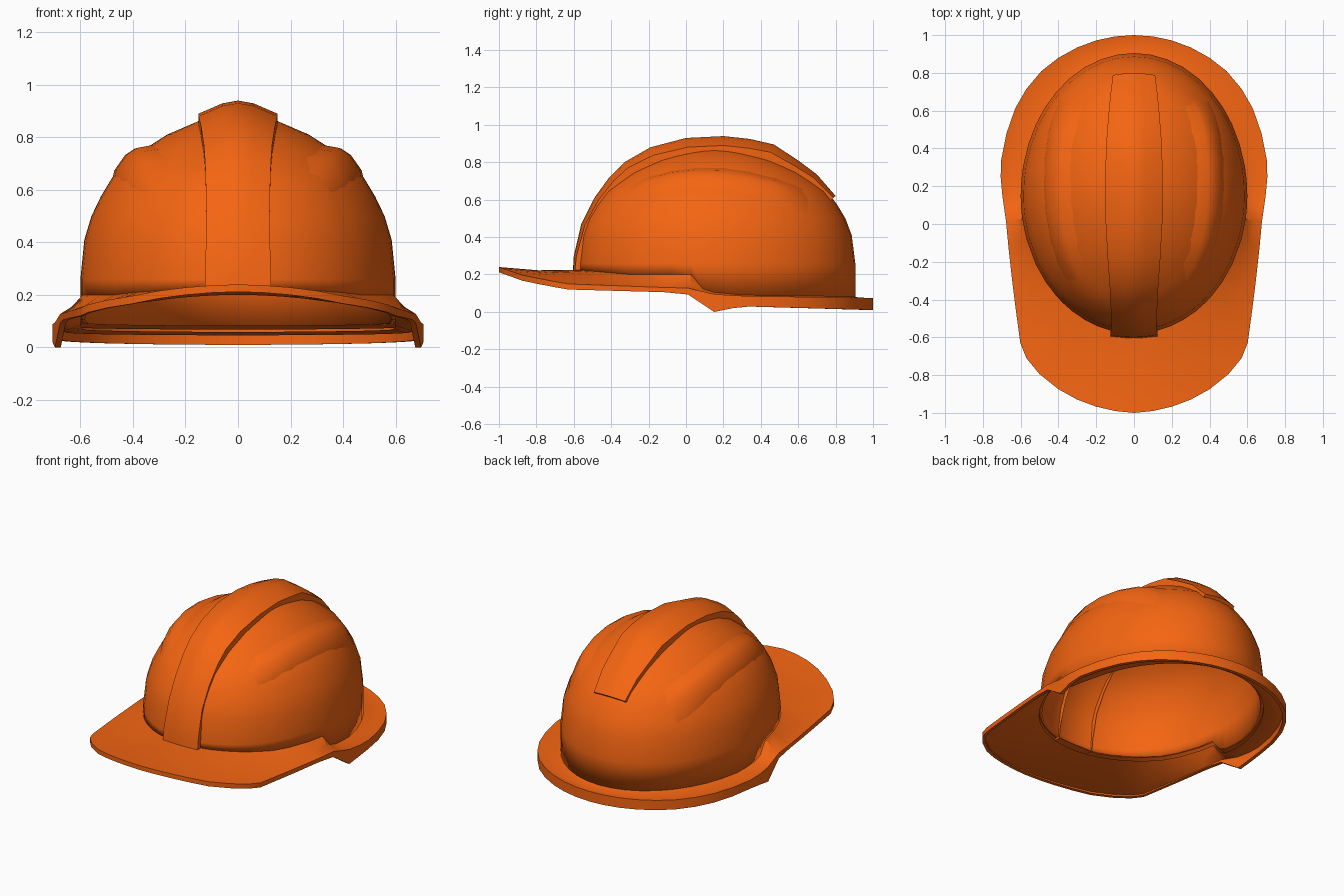
import bpy, bmesh, math
from mathutils import Vector

if "Cube" in bpy.data.objects:
    bpy.data.objects.remove(bpy.data.objects["Cube"])

orange = bpy.data.materials.new("orange_plastic")
orange.diffuse_color = (0.91, 0.13, 0.006, 1)
orange.use_nodes = True
orange.node_tree.nodes["Principled BSDF"].inputs["Base Color"].default_value = orange.diffuse_color


def interp(table, v):
    for (a, fa), (b, fb) in zip(table, table[1:]):
        if v <= b:
            t = max(0, (v - a) / (b - a))
            return fa + (fb - fa) * t
    return table[-1][1]


def loft(name, rows, closed=False, caps=False, angle=35):
    """Skin a list of equally long point rows."""
    bm = bmesh.new()
    grid = [[bm.verts.new(p) for p in r] for r in rows]
    n = len(rows[0])
    for r, q in zip(grid, grid[1:]):
        for i in range(n if closed else n - 1):
            j = (i + 1) % n
            bm.faces.new((r[i], r[j], q[j], q[i]))
    if caps:
        bm.faces.new(grid[0])
        bm.faces.new(grid[-1])
    bmesh.ops.recalc_face_normals(bm, faces=bm.faces)
    me = bpy.data.meshes.new(name)
    bm.to_mesh(me)
    bm.free()
    ob = bpy.data.objects.new(name, me)
    bpy.context.collection.objects.link(ob)
    me.materials.append(orange)
    bpy.ops.object.select_all(action='DESELECT')
    ob.select_set(True)
    bpy.context.view_layer.objects.active = ob
    bpy.ops.object.shade_smooth_by_angle(angle=math.radians(angle))
    return ob


# Dome shape: height over relative distance from the centre axis
CY, AX = 0.15, 0.6
dome_profile = [(0, .885), (.25, .862), (.45, .81), (.62, .745), (.72, .69), (.8, .645),
                (.87, .575), (.93, .5), (.975, .41), (1, .26)]


def ay(dy):
    return 0.755 if dy > 0 else 0.73


def dome_z(x, y):
    return interp(dome_profile, math.hypot(x / AX, (y - CY) / ay(y - CY)))


# Brim plan outline, right half from back to front, then mirrored
half = [(0, 1), (.1, .993), (.2, .972), (.3, .935), (.4, .88), (.49, .81), (.57, .715),
        (.63, .61), (.675, .48), (.703, .34), (.706, .25), (.697, .15), (.687, .08), (.677, .01),
        (.665, -.12), (.645, -.3), (.625, -.46), (.602, -.63), (.57, -.71), (.5, -.795),
        (.4, -.875), (.3, -.93), (.2, -.967), (.1, -.99), (0, -1)]
outline = half + [(-x, y) for x, y in half[-2:0:-1]]
angles = [math.atan2(x / AX, (y - CY) / ay(y - CY)) for x, y in outline]

joint_z = [(-.58, .225), (-.3, .2), (.03, .2), (.1, .11), (.3, .09), (1, .08)]
edge_top = [(-1, .24), (-.87, .195), (-.64, .15), (-.1, .13), (0, .13), (.15, .095), (.3, .085), (1, .075)]
edge_low = [(-1, .212), (-.87, .165), (-.64, .12), (-.1, .105), (0, .1), (.15, 0), (.3, .03), (1, .01)]


def ring(s, z=None):
    pts = []
    for a in angles:
        x, y = AX * s * math.sin(a), CY + ay(math.cos(a)) * s * math.cos(a)
        pts.append(Vector((x, y, interp(joint_z, y) if z is None else z)))
    return pts


# Dome shell, hollow underneath
joint = ring(1)
rows = [joint] + [ring(max(s, .02), z) for s, z in reversed(dome_profile)]
dome = loft("dome_shell", rows, closed=True, angle=50)
bm = bmesh.new()
bm.from_mesh(dome.data)
bmesh.ops.holes_fill(bm, edges=[e for e in bm.edges if e.is_boundary and e.verts[0].co.z > .8])
bm.to_mesh(dome.data)
bm.free()
shell = dome.modifiers.new("thickness", 'SOLIDIFY')
shell.thickness = .018
shell.offset = -1

# Brim with a hanging lip around its edge
top = [Vector((x, y, interp(edge_top, y))) for x, y in outline]
low = [Vector((x, y, interp(edge_low, y))) for x, y in outline]
mid = [j.lerp(t, .5) - Vector((0, 0, .01)) for j, t in zip(joint, top)]
lip_in, lip_up = [], []
for j, t, l in zip(joint, top, low):
    d = Vector((j.x - t.x, j.y - t.y, 0)).normalized() * .022
    lip_in.append(l + d)
    lip_up.append(t + d - Vector((0, 0, .02)))
drop = Vector((0, 0, .022))
loft("brim", [joint, mid, top, low, lip_in, lip_up, [m - drop for m in mid],
              [j - drop for j in joint]], closed=True)

# Central ridge: y, z, half width, edge drop
path = [(-.605, .215, .125, .01), (-.6, .3, .125, .014), (-.56, .47, .12, .02),
        (-.49, .61, .122, .025), (-.41, .72, .125, .03), (-.33, .8, .13, .035),
        (-.19, .88, .14, .045), (0, .93, .15, .05), (.2, .94, .15, .05), (.34, .925, .15, .05),
        (.47, .895, .145, .045), (.6, .81, .135, .035), (.7, .735, .125, .025), (.8, .62, .112, .015)]
rows = []
for i, (y, z, w, d) in enumerate(path):
    a, b = path[max(i - 1, 0)], path[min(i + 1, len(path) - 1)]
    nrm = Vector((0, a[1] - b[1], b[0] - a[0])).normalized()
    c = Vector((0, y, z))
    rows.append([c + Vector((u * w, 0, 0)) - nrm * (d * k + e) for u, k, e in
                 ((-1, 1, .06), (-1, 1, 0), (-.4, .22, 0), (0, 0, 0), (.4, .22, 0), (1, 1, 0), (1, 1, .06))])
loft("central_ridge", rows, caps=True)

# Raised side ridges: outer x, y, height factor
crease = [(.35, -.3, 0), (.395, -.21, .7), (.435, -.08, 1), (.46, .06, 1), (.468, .2, 1),
          (.465, .34, 1), (.447, .48, 1), (.42, .58, .8), (.39, .65, 0)]
section = [(.012, -.01), (.003, .022), (-.038, .042), (-.075, .033), (-.15, -.006)]
for side, label in ((1, "right"), (-1, "left")):
    loft("side_ridge_" + label,
         [[Vector((side * (x + dx), y, dome_z(x + dx, y) + (h * f if h > 0 else h)))
           for dx, h in section] for x, y, f in crease], angle=45)
